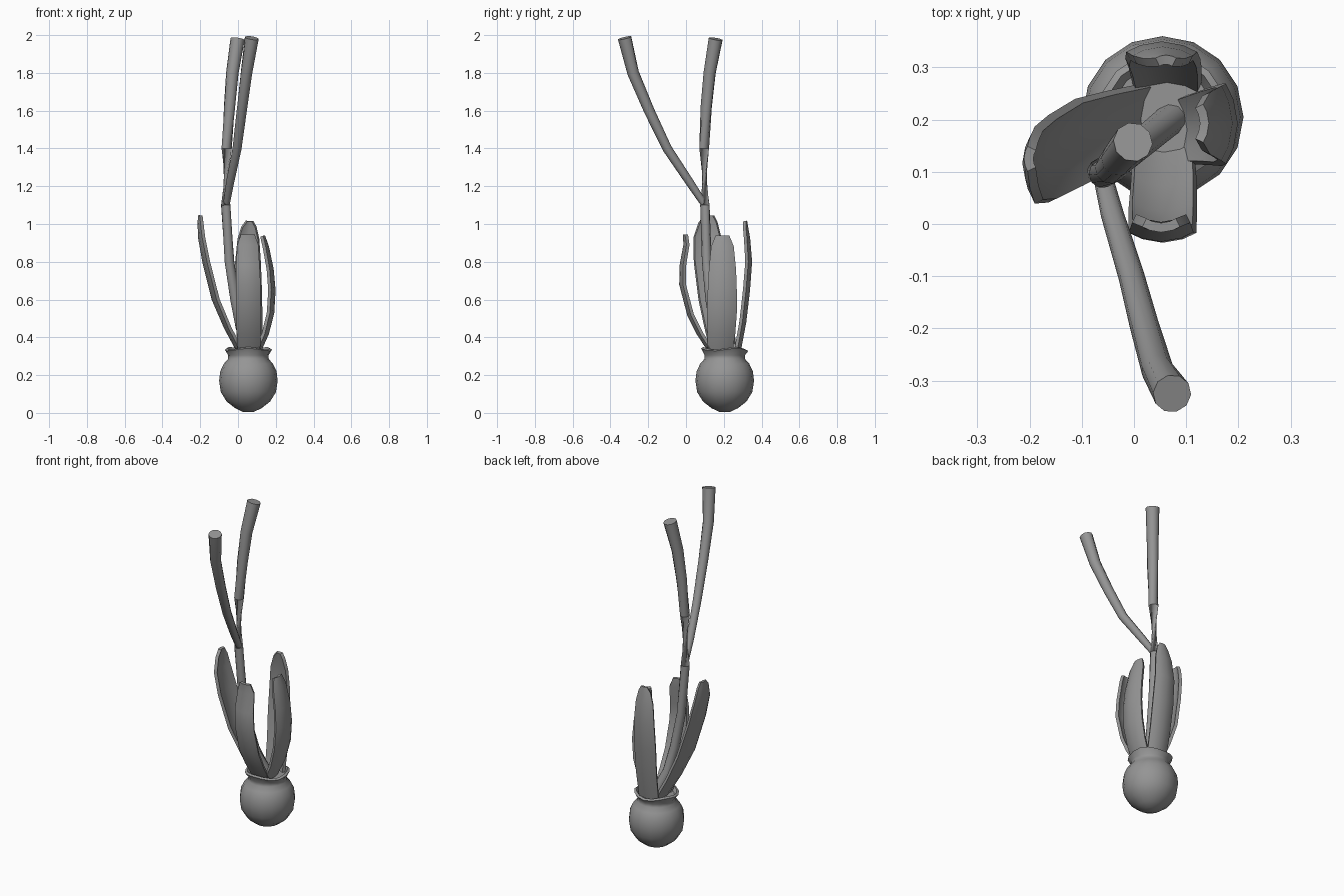
import bpy, bmesh, math
from mathutils import Vector

if "Cube" in bpy.data.objects:
    bpy.data.objects.remove(bpy.data.objects["Cube"], do_unlink=True)

GREY = (0.3, 0.3, 0.3, 1)
mat = bpy.data.materials.new("plain grey")
mat.use_nodes = True
mat.diffuse_color = GREY
mat.node_tree.nodes["Principled BSDF"].inputs["Base Color"].default_value = GREY

CENTRE = Vector((0.055, 0.205, 0))


def loft(name, rows, closed, caps=False, thickness=0):
    """Skin a list of point rows, optionally as closed rings."""
    bm = bmesh.new()
    grid = [[bm.verts.new(p) for p in row] for row in rows]
    n = len(rows[0])
    for a, b in zip(grid, grid[1:]):
        for i in range(n if closed else n - 1):
            j = (i + 1) % n
            bm.faces.new((a[i], a[j], b[j], b[i]))
    if caps:
        bm.faces.new(grid[0])
        bm.faces.new(grid[-1])
    bmesh.ops.recalc_face_normals(bm, faces=bm.faces)
    mesh = bpy.data.meshes.new(name)
    bm.to_mesh(mesh)
    bm.free()
    mesh.materials.append(mat)
    obj = bpy.data.objects.new(name, mesh)
    bpy.context.collection.objects.link(obj)
    bpy.ops.object.select_all(action='DESELECT')
    obj.select_set(True)
    bpy.context.view_layer.objects.active = obj
    if thickness:
        mod = obj.modifiers.new("thickness", 'SOLIDIFY')
        mod.thickness = thickness
        mod.offset = 0
        bpy.ops.object.modifier_apply(modifier=mod.name)
    bpy.ops.object.shade_smooth_by_angle(angle=math.radians(40))
    return obj


def stem(name, path, sides=10):
    """Tube through (x, y, z, radius) points."""
    pts = [Vector(p[:3]) for p in path]
    rows = []
    for i, p in enumerate(pts):
        tangent = pts[min(i + 1, len(pts) - 1)] - pts[max(i - 1, 0)]
        turn = tangent.to_track_quat('Z', 'Y')
        ring = [math.tau * k / sides for k in range(sides)]
        rows.append([p + turn @ Vector((math.cos(a), math.sin(a), 0)) * path[i][3]
                     for a in ring])
    return loft(name, rows, True, caps=True)


def leaf(name, out, rows):
    """Cupped blade; rows hold (distance out, sideways shift, height, half width)."""
    out = Vector(out)
    side = Vector((-out.y, out.x, 0))
    grid = []
    for dist, shift, z, half in rows:
        grid.append([CENTRE + out * (dist - 0.3 * half * t * t)
                     + side * (shift + half * t) + Vector((0, 0, z))
                     for t in (-1, -0.6, 0, 0.6, 1)])
    return loft(name, grid, False, thickness=0.018)


# Round bulb with a narrow neck, wavy flared lip and shallow recessed top
profile = [(0.03, 0.006), (0.07, 0.025), (0.115, 0.06), (0.146, 0.11), (0.155, 0.17),
           (0.149, 0.22), (0.13, 0.26), (0.108, 0.285), (0.107, 0.305), (0.125, 0.335),
           (0.112, 0.342), (0.098, 0.322)]
SIDES = 16
rows = []
for k, (r, z) in enumerate(profile):
    wave = 0.007 if k in (9, 10) else 0
    rows.append([CENTRE + Vector((r * math.cos(a), r * math.sin(a), z + wave * math.sin(3 * a)))
                 for a in (math.tau * i / SIDES for i in range(SIDES))])
loft("bulb", rows, True, caps=True)

# Main stem and its forward branch
stem("main_stem", [
    (0.075, 0.205, 0.3, 0.03), (0.015, 0.155, 0.45, 0.028), (-0.015, 0.13, 0.6, 0.027),
    (-0.045, 0.11, 0.8, 0.026), (-0.065, 0.1, 1.1, 0.025), (-0.06, 0.096, 1.4, 0.027),
    (-0.045, 0.107, 1.62, 0.03), (-0.03, 0.125, 1.8, 0.033), (-0.002, 0.157, 1.98, 0.038)])
stem("branch_stem", [
    (-0.062, 0.1, 1.1, 0.018), (-0.042, 0.02, 1.22, 0.022), (-0.005, -0.1, 1.4, 0.025),
    (0.02, -0.195, 1.6, 0.028), (0.045, -0.28, 1.8, 0.031), (0.073, -0.325, 1.985, 0.037)])

# Four leaves around the neck
leaf("right_leaf", (-1, 0, 0), [
    (0.05, 0.005, 0.32, 0.066), (0.12, 0.028, 0.45, 0.075), (0.185, 0.052, 0.6, 0.083),
    (0.235, 0.08, 0.8, 0.08), (0.258, 0.092, 0.93, 0.07), (0.26, 0.088, 1.01, 0.046),
    (0.257, 0.08, 1.045, 0.02)])
leaf("left_leaf", (1, 0, 0), [
    (0.055, -0.025, 0.32, 0.062), (0.1, -0.018, 0.42, 0.07), (0.128, -0.015, 0.53, 0.075),
    (0.135, -0.013, 0.65, 0.073), (0.125, -0.012, 0.76, 0.068), (0.1, -0.012, 0.88, 0.056),
    (0.08, -0.012, 0.935, 0.033)])
leaf("front_leaf", (0, -1, 0), [
    (0.075, 0.002, 0.32, 0.056), (0.14, 0.002, 0.42, 0.06), (0.19, 0, 0.52, 0.062),
    (0.232, 0, 0.68, 0.061), (0.23, -0.003, 0.78, 0.058), (0.21, -0.003, 0.89, 0.052),
    (0.212, -0.003, 0.945, 0.032)])
leaf("back_leaf", (0, 1, 0), [
    (0.075, -0.008, 0.32, 0.062), (0.105, -0.005, 0.48, 0.066), (0.125, 0, 0.65, 0.068),
    (0.136, 0.002, 0.8, 0.064), (0.126, 0, 0.92, 0.054), (0.115, -0.003, 0.985, 0.036),
    (0.11, -0.006, 1.015, 0.016)])
